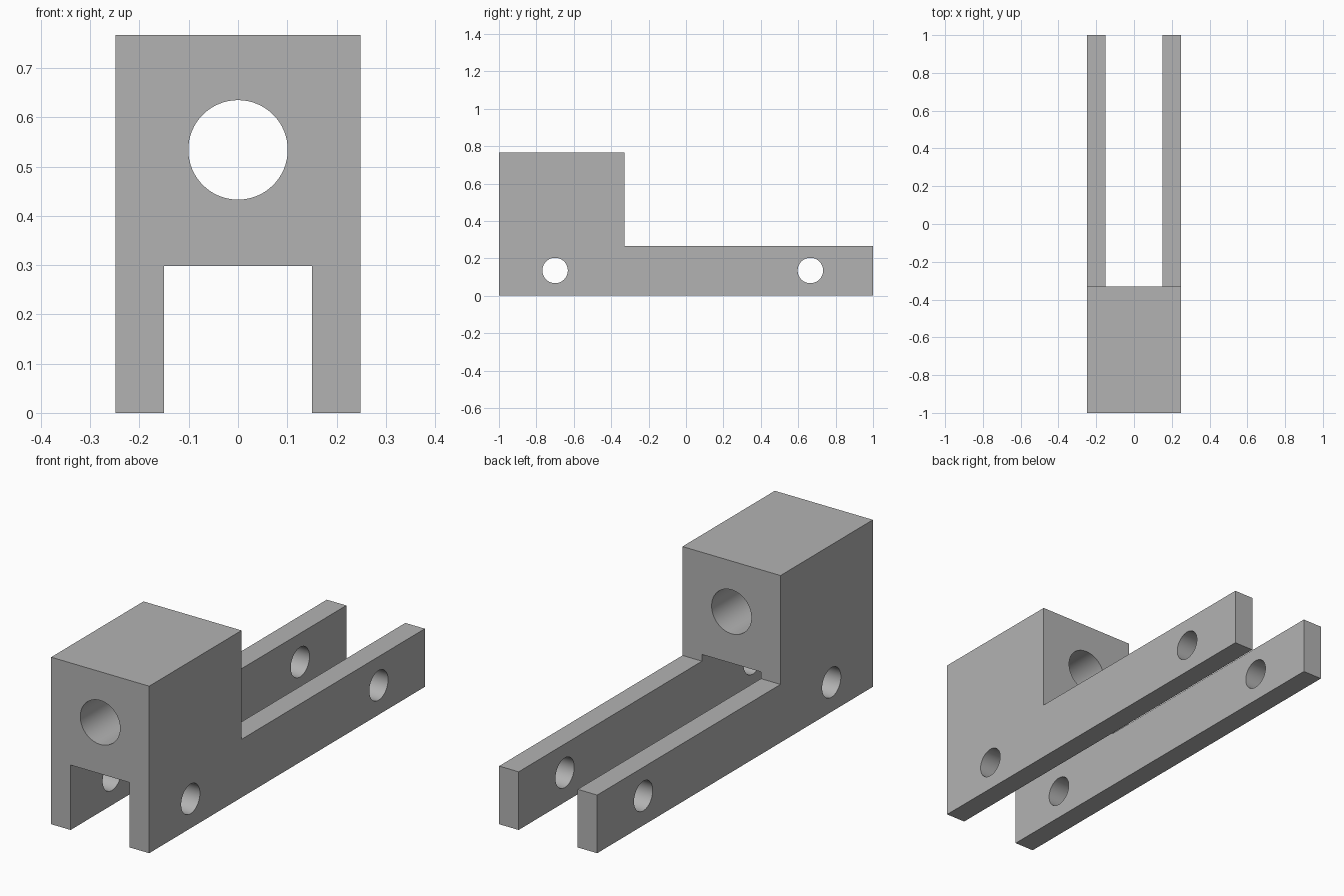
import bpy
import bmesh
from math import radians
from mathutils import Matrix

default = bpy.data.objects.get("Cube")
if default:
    bpy.data.objects.remove(default, do_unlink=True)

HALF_W = 0.249
SLOT_HALF_W, SLOT_TOP = 0.15, 0.298
BLOCK_BACK, BLOCK_TOP, RAIL_TOP = -0.33, 0.767, 0.267

grey = bpy.data.materials.new("plain grey")
grey.use_nodes = True
colour = (0.45, 0.45, 0.45, 1)
grey.diffuse_color = colour
grey.node_tree.nodes["Principled BSDF"].inputs["Base Color"].default_value = colour


def add_object(name, bm):
    bmesh.ops.recalc_face_normals(bm, faces=bm.faces)
    mesh = bpy.data.meshes.new(name)
    bm.to_mesh(mesh)
    bm.free()
    mesh.materials.append(grey)
    obj = bpy.data.objects.new(name, mesh)
    bpy.context.collection.objects.link(obj)
    return obj


def cylinder(name, radius, length, location, axis):
    bm = bmesh.new()
    turn = Matrix.Rotation(radians(90), 4, axis)
    bmesh.ops.create_cone(bm, cap_ends=True, segments=64, radius1=radius,
                          radius2=radius, depth=length,
                          matrix=Matrix.Translation(location) @ turn)
    return add_object(name, bm)


def box(name, low, high):
    bm = bmesh.new()
    bmesh.ops.create_cube(bm, size=1)
    for v in bm.verts:
        v.co = [h if c > 0 else l for c, l, h in zip(v.co, low, high)]
    return add_object(name, bm)


# L-shaped side profile, extruded across the width
profile = [(-1, 0), (1, 0), (1, RAIL_TOP), (BLOCK_BACK, RAIL_TOP),
           (BLOCK_BACK, BLOCK_TOP), (-1, BLOCK_TOP)]
bm = bmesh.new()
side = bm.faces.new([bm.verts.new((-HALF_W, y, z)) for y, z in profile])
extruded = bmesh.ops.extrude_face_region(bm, geom=[side])
bmesh.ops.translate(bm, vec=(2 * HALF_W, 0, 0),
                    verts=[g for g in extruded["geom"] if isinstance(g, bmesh.types.BMVert)])
bracket = add_object("slotted_bracket", bm)

# Slot between the rails, bore through the block, pin holes through the rails
cutters = [
    box("slot_cutter", (-SLOT_HALF_W, -1.2, -0.2), (SLOT_HALF_W, 1.2, SLOT_TOP)),
    cylinder("bore_cutter", 0.101, 1.2, (0, -0.66, 0.534), "X"),
]
for place, y in (("front", -0.7), ("back", 0.665)):
    cutters.append(cylinder(place + "_pin_cutter", 0.068, 1, (0, y, 0.135), "Y"))

bpy.ops.object.select_all(action="DESELECT")
bracket.select_set(True)
bpy.context.view_layer.objects.active = bracket
for cutter in cutters:
    cut = bracket.modifiers.new(cutter.name, "BOOLEAN")
    cut.operation = "DIFFERENCE"
    cut.solver = "EXACT"
    cut.object = cutter
    bpy.ops.object.modifier_apply(modifier=cut.name)
    bpy.data.objects.remove(cutter, do_unlink=True)

bpy.ops.object.shade_smooth_by_angle(angle=radians(30))
